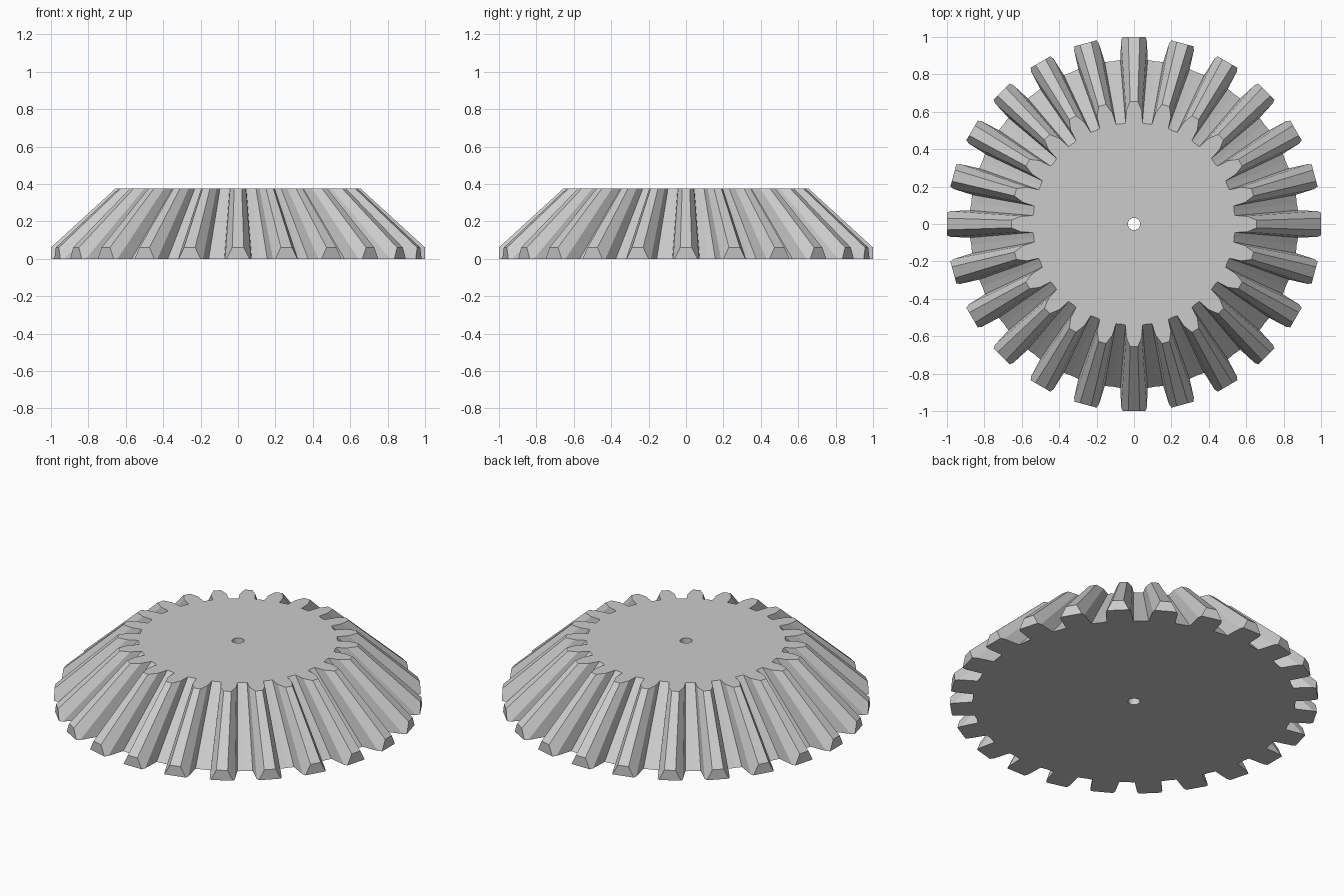
import bpy
import bmesh
import math

if "Cube" in bpy.data.objects:
    bpy.data.objects.remove(bpy.data.objects["Cube"], do_unlink=True)

TEETH = 24
HEIGHT = 0.375
APEX = 0.975          # every flank runs towards this point on the axis
RIM = 1.0             # tooth ends are cut flat at this distance
ROOT_R, ROOT_W = 0.877, 0.073
MID_R, MID_W = 0.98, 0.069
TIP_R, TIP_W = 1.066, 0.033
BORE = 0.033
STEP = 2 * math.pi / TEETH

steel = bpy.data.materials.new("light grey metal")
steel.use_nodes = True
grey = (0.6, 0.6, 0.6, 1)
steel.diffuse_color = grey
steel.node_tree.nodes["Principled BSDF"].inputs["Base Color"].default_value = grey

bm = bmesh.new()


def vert(angle, r, w, z):
    """Point at distance r along a tooth direction, w to its side."""
    c, s = math.cos(angle), math.sin(angle)
    return bm.verts.new((r * c - w * s, r * s + w * c, z))


# Width of the upper flank where the flat end cuts it at the base
cut_w = MID_W + (TIP_W - MID_W) * (RIM - MID_R) / (TIP_R - MID_R)
k = 1 - HEIGHT / APEX
tip_z = APEX * (1 - RIM / TIP_R)
tip_w = TIP_W * RIM / TIP_R

for i in range(TEETH):
    a = i * STEP
    lo, hi = a - STEP / 2, a + STEP / 2
    half = [(ROOT_R, ROOT_W), (MID_R, MID_W)]
    base_half = half + [(RIM, cut_w)]
    top_half = half + [(TIP_R, TIP_W)]

    def outline(profile, scale, z):
        sides = [(r, -w) for r, w in profile] + [(r, w) for r, w in reversed(profile)]
        return ([vert(lo, ROOT_R * scale, 0, z)]
                + [vert(a, r * scale, w * scale, z) for r, w in sides]
                + [vert(hi, ROOT_R * scale, 0, z)])

    base = outline(base_half, 1, 0)
    top = outline(top_half, k, HEIGHT)
    tip = [vert(a, RIM, -tip_w, tip_z), vert(a, RIM, tip_w, tip_z)]
    bore_base = [vert(lo, BORE, 0, 0), vert(hi, BORE, 0, 0)]
    bore_top = [vert(lo, BORE, 0, HEIGHT), vert(hi, BORE, 0, HEIGHT)]

    # Valley and lower flanks on both sides of the tooth
    for j in (0, 1, 5, 6):
        bm.faces.new((base[j], base[j + 1], top[j + 1], top[j]))
    # Upper flanks, ridge and cut end
    bm.faces.new((base[2], base[3], tip[0], top[3], top[2]))
    bm.faces.new((base[4], base[5], top[5], top[4], tip[1]))
    bm.faces.new((tip[0], tip[1], top[4], top[3]))
    bm.faces.new((base[3], base[4], tip[1], tip[0]))
    # Flat top and bottom sectors, bore wall
    bm.faces.new(top + bore_top[::-1])
    bm.faces.new(base[::-1] + bore_base)
    bm.faces.new((bore_base[1], bore_base[0], bore_top[0], bore_top[1]))

bmesh.ops.remove_doubles(bm, verts=bm.verts, dist=0.0002)
bmesh.ops.recalc_face_normals(bm, faces=bm.faces)

mesh = bpy.data.meshes.new("bevel_gear")
bm.to_mesh(mesh)
bm.free()
mesh.materials.append(steel)
gear = bpy.data.objects.new("bevel_gear", mesh)
bpy.context.collection.objects.link(gear)
